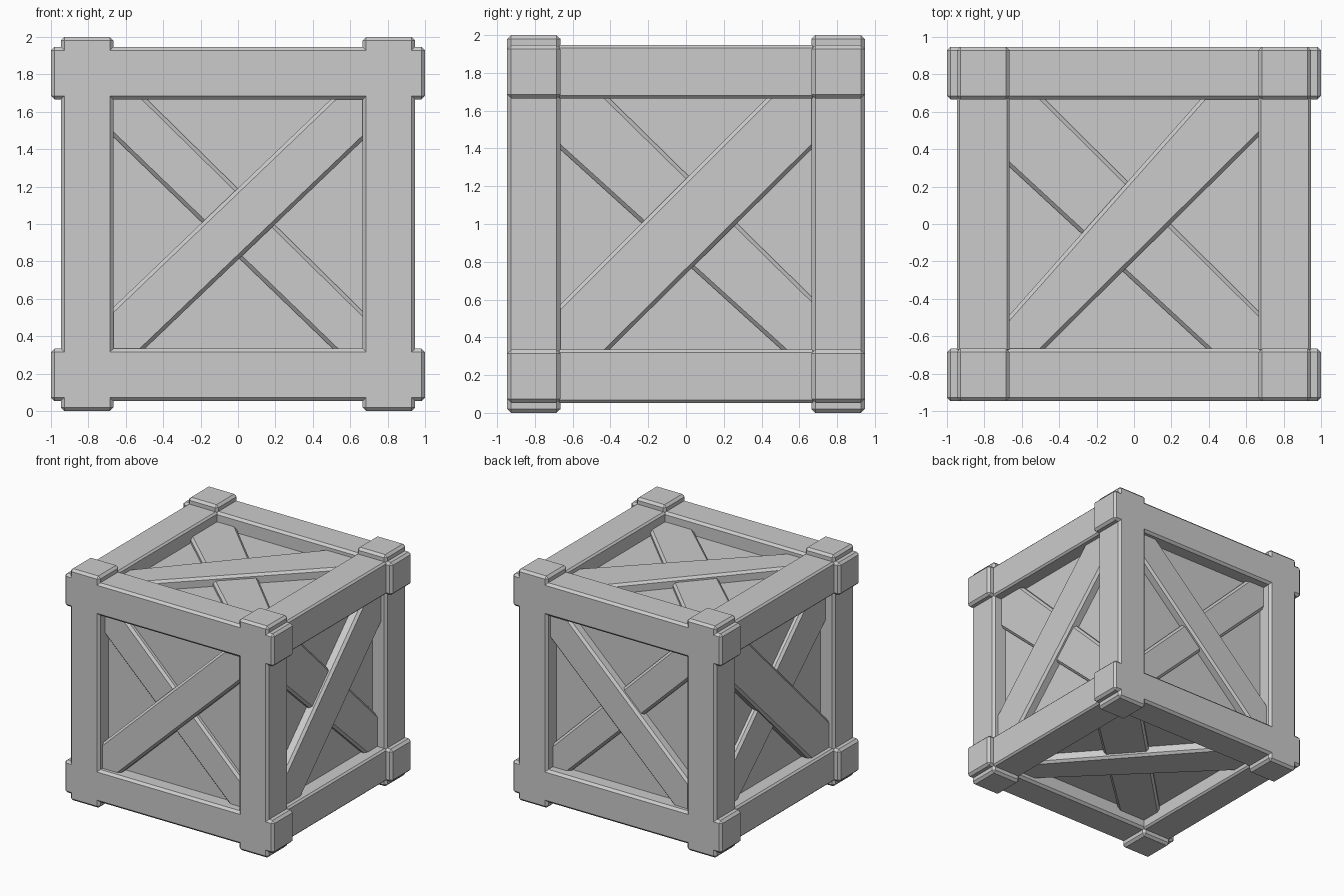
import bpy, bmesh, math
from mathutils import Vector

if "Cube" in bpy.data.objects:
    bpy.data.objects.remove(bpy.data.objects["Cube"])

IN, OUT, TIP = 0.665, 0.947, 1.0      # beam inner edge, outer edge, beam tip
MAIN, CROSS, PANEL = 0.90, 0.865, 0.82  # depths of planks and panel from centre


def finish(name, bm, bevel):
    """Chamfer the outward edges and make the object."""
    bmesh.ops.recalc_face_normals(bm, faces=bm.faces)
    if bevel:
        edges = [e for e in bm.edges if len(e.link_faces) == 2 and e.is_convex
                 and e.calc_face_angle() > math.radians(30)]
        bmesh.ops.bevel(bm, geom=edges, offset=bevel, segments=1,
                        profile=0.5, affect='EDGES')
    mesh = bpy.data.meshes.new(name)
    bm.to_mesh(mesh)
    bm.free()
    obj = bpy.data.objects.new(name, mesh)
    obj.location.z = 1
    bpy.context.collection.objects.link(obj)
    return obj


def box(name, lo, hi, bevel=0):
    bm = bmesh.new()
    bmesh.ops.create_cube(bm, size=1)
    lo, hi = Vector(lo), Vector(hi)
    for v in bm.verts:
        v.co = (lo + hi) / 2 + v.co * (hi - lo)
    return finish(name, bm, bevel)


def frame(name, y0, y1):
    """Four crossing beams as one flat plate with projecting tips."""
    g = [-TIP, -OUT, -IN, IN, OUT, TIP]
    bm = bmesh.new()
    vs = [[bm.verts.new((x, y0, z)) for z in g] for x in g]
    for i in range(5):
        for j in range(5):
            if i in (1, 3) or j in (1, 3):
                bm.faces.new((vs[i][j], vs[i + 1][j], vs[i + 1][j + 1], vs[i][j + 1]))
    bmesh.ops.delete(bm, geom=[v for v in bm.verts if not v.link_faces], context='VERTS')
    ext = bmesh.ops.extrude_face_region(bm, geom=bm.faces[:], use_keep_orig=True)
    for v in ext['geom']:
        if isinstance(v, bmesh.types.BMVert):
            v.co.y = y1
    return finish(name, bm, 0.02)


def plank(name, a, b, top, place):
    """Plank between edge lines a and b, its ends buried in the frame."""
    def stretch(line):
        p, q = Vector(line[:2]), Vector(line[2:])
        d = (q - p).normalized() * 0.24
        return p - d, q + d
    (a0, a1), (b0, b1) = stretch(a), stretch(b)
    bm = bmesh.new()
    low, high = [[bm.verts.new(place(p.x, p.y, n)) for p in (a0, a1, b1, b0)]
                 for n in (0.78, top)]
    bm.faces.new(low)
    bm.faces.new(high)
    for i in range(4):
        j = (i + 1) % 4
        bm.faces.new((low[i], low[j], high[j], high[i]))
    return finish(name, bm, 0.02)


# Front and back frames
frame("front_frame", -OUT, -IN)
frame("back_frame", IN, OUT)

# Beams joining the two frames
for sx, side in ((-1, "left"), (1, "right")):
    for sz, level in ((-1, "lower"), (1, "upper")):
        xs, zs = sorted((sx * IN, sx * OUT)), sorted((sz * IN, sz * OUT))
        box(f"{side}_{level}_beam", (xs[0], -IN - 0.02, zs[0]),
            (xs[1], IN + 0.02, zs[1]), 0.015)

# Recessed panels
box("inner_panels", (-PANEL,) * 3, (PANEL,) * 3)

# Edge lines of the planks: main pair, then crossing pair
FRONT = ((-.65, -.43, .50, .67), (-.48, -.65, .65, .43),
         (-.48, .66, .65, -.45), (-.65, .45, .49, -.65))
SIDE = ((-.66, -.42, .43, .67), (-.40, -.66, .66, .39),
        (-.41, .67, .66, -.38), (-.66, .39, .50, -.66))
TOP = ((-.66, -.48, .35, .66), (-.46, -.65, .65, .45),
       (-.47, .66, .65, -.45), (-.66, .30, .37, -.65))

FACES = {
    "front": (FRONT, lambda u, v, n: (u, -n, v)),
    "back": (FRONT, lambda u, v, n: (u, n, v)),
    "right": (SIDE, lambda u, v, n: (n, u, v)),
    "left": (SIDE, lambda u, v, n: (-n, u, v)),
    "top": (TOP, lambda u, v, n: (u, v, n)),
    "bottom": (TOP, lambda u, v, n: (-u, v, -n)),
}

# Diagonal planks on every face
for face, (lines, place) in FACES.items():
    plank(f"{face}_main_plank", lines[0], lines[1], MAIN, place)
    plank(f"{face}_cross_plank", lines[2], lines[3], CROSS, place)
